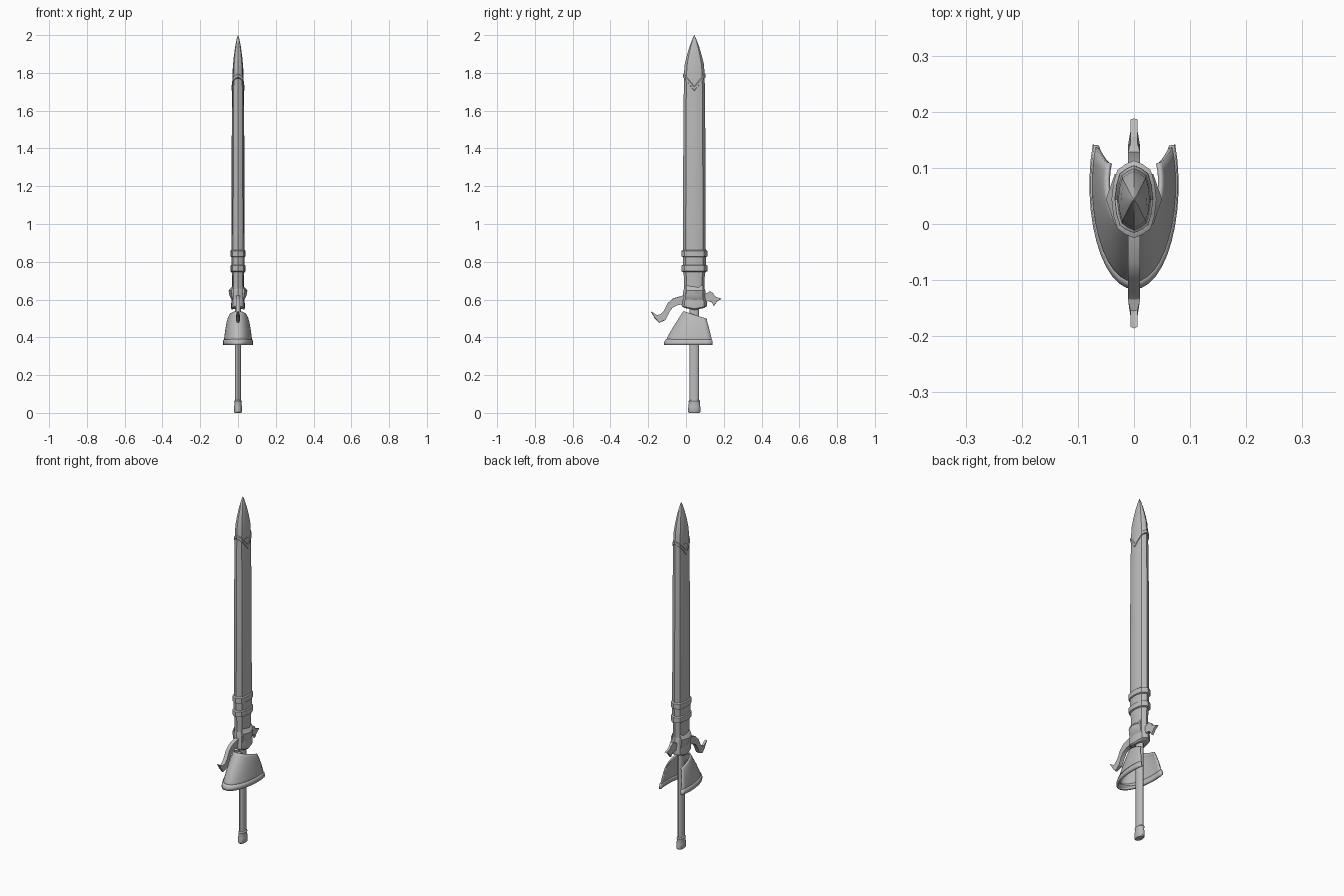
import bpy, bmesh, math

cube = bpy.data.objects.get("Cube")
if cube:
    bpy.data.objects.remove(cube, do_unlink=True)

CY = 0.044  # sword axis in y

steel = bpy.data.materials.new("plain grey")
steel.diffuse_color = (0.5, 0.5, 0.5, 1)
steel.use_nodes = True
steel.node_tree.nodes["Principled BSDF"].inputs["Base Color"].default_value = (0.5, 0.5, 0.5, 1)


def finish(name, bm, angle=35):
    bmesh.ops.recalc_face_normals(bm, faces=bm.faces)
    me = bpy.data.meshes.new(name)
    bm.to_mesh(me)
    bm.free()
    me.materials.append(steel)
    ob = bpy.data.objects.new(name, me)
    bpy.context.collection.objects.link(ob)
    bpy.ops.object.select_all(action="DESELECT")
    ob.select_set(True)
    bpy.context.view_layer.objects.active = ob
    bpy.ops.object.shade_smooth_by_angle(angle=math.radians(angle))
    return ob


# Long hexagonal section of the scabbard, and a round one for the grip
quarter = [(0, 1), (0.38, 0.91), (0.74, 0.76), (0.92, 0.42)]
HEX = (quarter + [(1, 0)] + [(x, -y) for x, y in quarter[:0:-1]] + [(0, -1)]
       + [(-x, -y) for x, y in quarter[1:]] + [(-1, 0)] + [(-x, y) for x, y in quarter[:0:-1]])
ROUND = [(math.sin(i * math.tau / 16), math.cos(i * math.tau / 16)) for i in range(16)]


def loft(name, section, rows, angle=35):
    """Rows are (z, half x, half y, chevron rise towards the edges)."""
    bm = bmesh.new()
    rings = []
    for z, hx, hy, rise in rows:
        rings.append([bm.verts.new((u * hx, CY + v * hy, z + rise * abs(v))) for u, v in section])
    n = len(section)
    for a, b in zip(rings, rings[1:]):
        for i in range(n):
            bm.faces.new((a[i], a[(i + 1) % n], b[(i + 1) % n], b[i]))
    for ring in (rings[0], rings[-1]):
        bm.faces.new(ring)
    return finish(name, bm, angle)


def plate(name, points, width, edge=0.6):
    """Side outline (y, z) as a plate across x, with a thinner outer edge."""
    bm = bmesh.new()
    cy = sum(p[0] for p in points) / len(points)
    cz = sum(p[1] for p in points) / len(points)
    mid = [bm.verts.new((0, y, z)) for y, z in points]
    n = len(points)
    for s in (-1, 1):
        side = [bm.verts.new((s * width, cy + (y - cy) * 0.97, cz + (z - cz) * 0.97)) for y, z in points]
        for v in side:
            if abs(v.co.y) > 0.14:
                v.co.x *= edge
        bm.faces.new(side)
        for i in range(n):
            j = (i + 1) % n
            bm.faces.new((mid[i], mid[j], side[j], side[i]))
    return finish(name, bm, 30)


# Scabbard body and pointed end cap with a chevron lip
loft("scabbard", HEX, [(0.56, 0.030, 0.054, 0), (0.72, 0.031, 0.055, 0),
                       (0.76, 0.035, 0.061, 0), (1.50, 0.033, 0.058, 0), (1.77, 0.030, 0.055, 0)])
loft("scabbard_tip", HEX, [(1.705, 0.031, 0.056, 0.07), (1.708, 0.034, 0.060, 0.07),
                           (1.725, 0.034, 0.060, 0.068), (1.73, 0.030, 0.055, 0.066),
                           (1.82, 0.028, 0.050, 0.03), (1.88, 0.023, 0.040, 0.01),
                           (1.94, 0.015, 0.025, 0), (1.98, 0.007, 0.010, 0), (2.0, 0.001, 0.001, 0)])

# Raised bands
for name, z in (("lower_band", 0.766), ("upper_band", 0.845)):
    loft(name, HEX, [(z - 0.02, 0.034, 0.060, 0), (z - 0.016, 0.040, 0.069, 0),
                     (z + 0.013, 0.040, 0.069, 0), (z + 0.018, 0.034, 0.060, 0)])

# Collar at the scabbard mouth
loft("collar", HEX, [(0.545, 0.030, 0.050, 0.01), (0.552, 0.036, 0.066, 0.012), (0.575, 0.037, 0.068, 0.012),
                     (0.60, 0.033, 0.060, 0.015), (0.625, 0.034, 0.060, 0.015), (0.65, 0.030, 0.054, 0.01)])

# Small pointed wings on both sides of the collar
for side, s in (("left", 1), ("right", -1)):
    bm = bmesh.new()
    loops = []
    for y, k in ((CY - 0.045, 0.4), (CY, 1), (CY + 0.045, 0.4)):
        loops.append([bm.verts.new((s * (0.024 + (x - 0.024) * k), y, z)) for x, z in
                      ((0.024, 0.675), (0.050, 0.648), (0.046, 0.625), (0.035, 0.60), (0.024, 0.59))])
    for a, b in zip(loops, loops[1:]):
        for i in range(5):
            bm.faces.new((a[i], a[(i + 1) % 5], b[(i + 1) % 5], b[i]))
    bm.faces.new(loops[0])
    bm.faces.new(loops[-1])
    finish(side + "_collar_wing", bm, 25)

# Curved front quillon and short rear quillon
plate("front_quillon", [(0.02, 0.63), (-0.015, 0.622), (-0.069, 0.606), (-0.098, 0.580), (-0.118, 0.540),
                        (-0.135, 0.522), (-0.155, 0.516), (-0.186, 0.536), (-0.165, 0.500), (-0.143, 0.476),
                        (-0.108, 0.492), (-0.090, 0.530), (-0.072, 0.556), (-0.045, 0.570), (-0.005, 0.578),
                        (0.02, 0.58)], 0.011)
plate("rear_quillon", [(0.08, 0.63), (0.105, 0.632), (0.128, 0.644), (0.142, 0.634), (0.155, 0.616), (0.188, 0.604),
                       (0.165, 0.590), (0.146, 0.564), (0.138, 0.585), (0.115, 0.592), (0.08, 0.57)], 0.011)

# Grip and pommel
loft("grip", ROUND, [(0.05, 0.016, 0.026, 0), (0.57, 0.016, 0.026, 0)])
loft("pommel", ROUND, [(0.0, 0.017, 0.028, 0), (0.006, 0.021, 0.033, 0), (0.03, 0.021, 0.032, 0),
                       (0.052, 0.018, 0.029, 0), (0.062, 0.020, 0.031, 0), (0.068, 0.016, 0.026, 0)])


def shell(name, rows, thickness):
    """U-shaped wall open to the back; rows are (z front, z back, centre y, rx, ry)."""
    bm = bmesh.new()
    rings = []
    for zf, zb, cy, rx, ry in rows:
        ring = []
        for i in range(25):
            a = math.radians(-113 + 226 * i / 24)
            y = -math.cos(a)
            t = (y + 1) / 1.39
            ring.append(bm.verts.new((rx * math.sin(a), cy + ry * y, zf + (zb - zf) * t)))
        rings.append(ring)
    for a, b in zip(rings, rings[1:]):
        for i in range(24):
            bm.faces.new((a[i], a[i + 1], b[i + 1], b[i]))
    ob = finish(name, bm)
    mod = ob.modifiers.new("wall", "SOLIDIFY")
    mod.thickness = thickness
    mod.offset = 0
    return ob


# Flared hand guard with a rim, and the bracket holding it to the grip
shell("hand_guard", [(0.360, 0.360, 0.070, 0.074, 0.181), (0.40, 0.395, 0.070, 0.070, 0.165),
                     (0.45, 0.435, 0.071, 0.064, 0.138), (0.50, 0.470, 0.073, 0.057, 0.108),
                     (0.525, 0.488, 0.074, 0.051, 0.093), (0.537, 0.497, 0.075, 0.046, 0.086)], 0.007)
shell("guard_rim", [(0.359, 0.359, 0.070, 0.0735, 0.181), (0.372, 0.372, 0.070, 0.074, 0.181),
                    (0.388, 0.388, 0.070, 0.072, 0.171)], 0.011)
plate("guard_bracket", [(-0.012, 0.53), (0.03, 0.53), (0.03, 0.49), (-0.022, 0.50)], 0.010)
